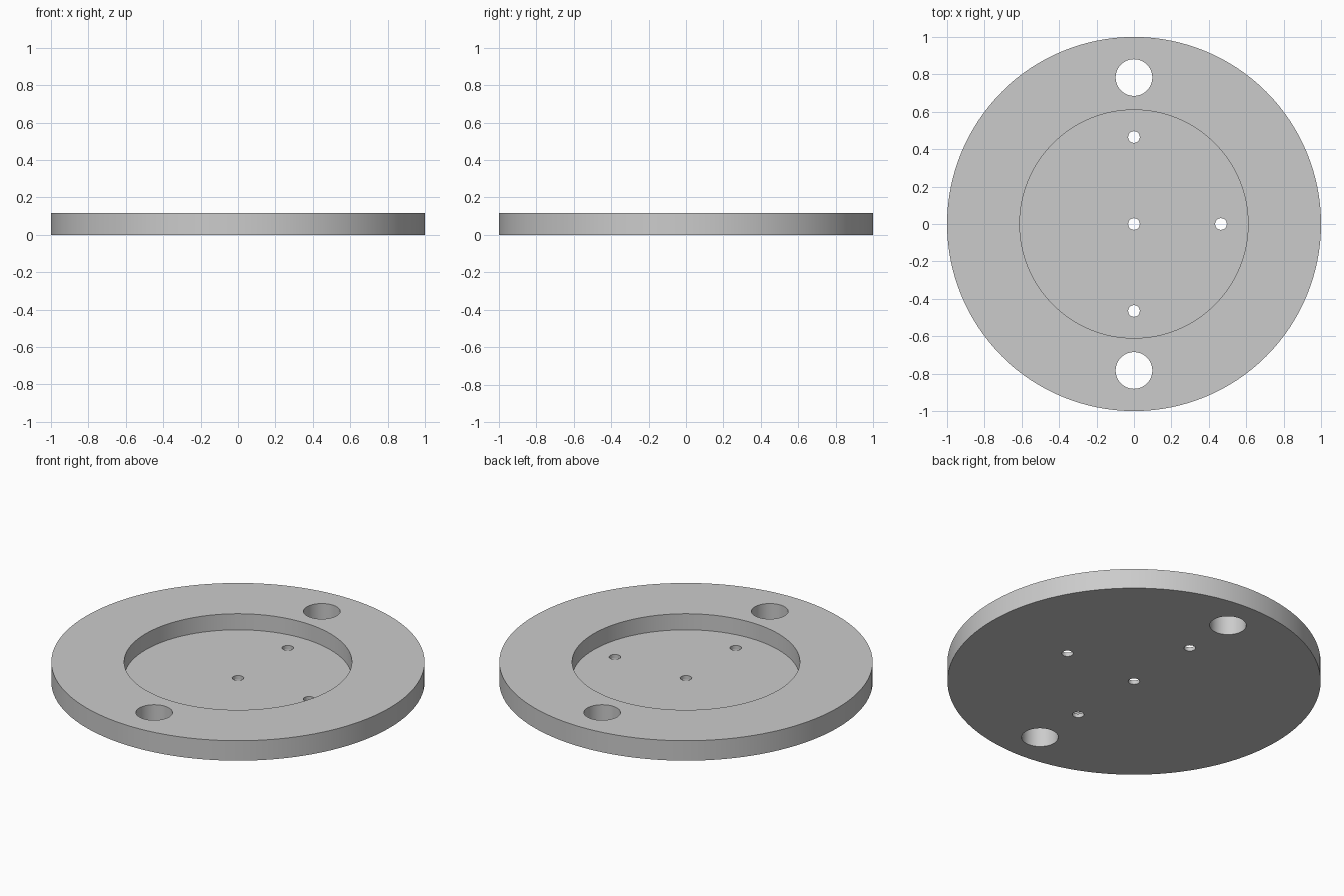
import bpy
import math

if "Cube" in bpy.data.objects:
    bpy.data.objects.remove(bpy.data.objects["Cube"], do_unlink=True)

HEIGHT = 0.118
FLOOR = 0.023

grey = bpy.data.materials.new("plain grey")
grey.use_nodes = True
colour = (0.6, 0.6, 0.6, 1)
grey.diffuse_color = colour
grey.node_tree.nodes["Principled BSDF"].inputs["Base Color"].default_value = colour


def cylinder(name, radius, x, y, bottom, top, sides):
    bpy.ops.mesh.primitive_cylinder_add(
        vertices=sides, radius=radius, depth=top - bottom,
        location=(x, y, (top + bottom) / 2))
    obj = bpy.context.object
    obj.name = name
    obj.data.materials.append(grey)
    return obj


# Round plate
plate = cylinder("flanged_plate", 1, 0, 0, 0, HEIGHT, 128)

# Shallow round recess, mounting holes and pin holes
cutters = [cylinder("recess_cutter", 0.61, 0, 0, FLOOR, HEIGHT + 0.1, 128)]
for y in (-0.783, 0.783):
    cutters.append(cylinder("mounting_hole_cutter", 0.098, 0, y, -0.1, HEIGHT + 0.1, 64))
for x, y in ((0, 0), (0.465, 0), (0, 0.465), (0, -0.465)):
    cutters.append(cylinder("pin_hole_cutter", 0.031, x, y, -0.1, HEIGHT + 0.1, 48))

# Cut everything out of the plate, then drop the cutters
bpy.context.view_layer.objects.active = plate
for cutter in cutters:
    cutter.hide_render = True
    cut = plate.modifiers.new("cut", "BOOLEAN")
    cut.operation = "DIFFERENCE"
    cut.solver = "EXACT"
    cut.object = cutter
    bpy.ops.object.modifier_apply(modifier=cut.name)
    bpy.data.objects.remove(cutter, do_unlink=True)

# Smooth round walls with sharp rims
bpy.ops.object.select_all(action="DESELECT")
plate.select_set(True)
bpy.context.view_layer.objects.active = plate
bpy.ops.object.shade_smooth_by_angle(angle=math.radians(30))
